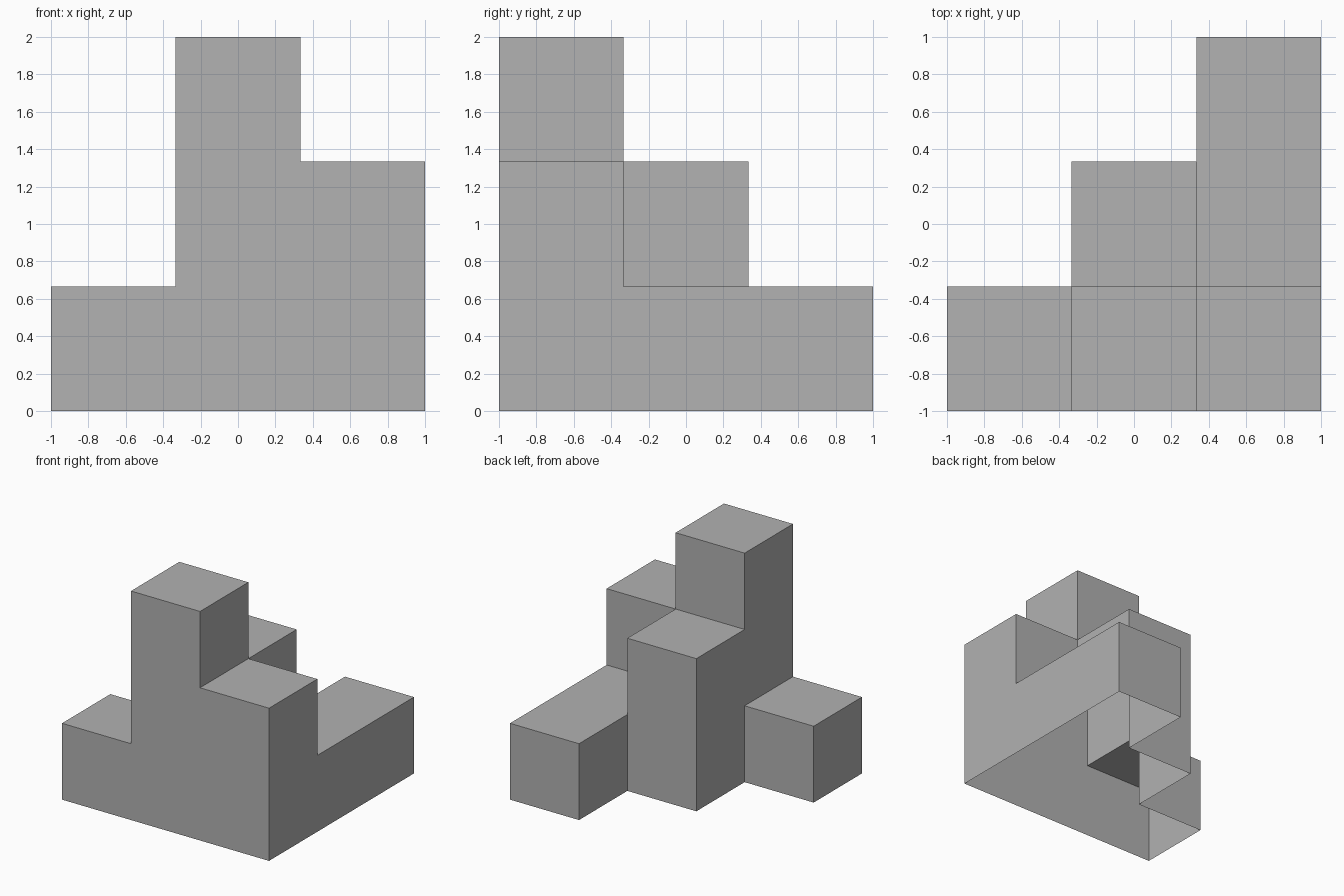
import bpy
import bmesh
import math
from mathutils import Vector

if "Cube" in bpy.data.objects:
    bpy.data.objects.remove(bpy.data.objects["Cube"])

U = 2 / 3  # edge of one block
# Height in blocks of each column, keyed by (x, y) cell
HEIGHTS = {(0, 0): 1, (1, 0): 3, (2, 0): 2, (1, 1): 2, (2, 1): 1, (2, 2): 1}

grey = bpy.data.materials.new("plain grey")
grey.diffuse_color = (0.445, 0.445, 0.445, 1)
grey.use_nodes = True
grey.node_tree.nodes["Principled BSDF"].inputs["Base Color"].default_value = grey.diffuse_color

bm = bmesh.new()


def quad(centre, normal):
    """Add one block-sized square facing along normal."""
    n = Vector(normal)
    a = Vector((0, 0, 1)) if n.z == 0 else Vector((1, 0, 0))
    b = n.cross(a)
    corners = [centre + (a * s + b * t) * U / 2
               for s, t in ((-1, -1), (1, -1), (1, 1), (-1, 1))]
    face = bm.faces.new([bm.verts.new(c) for c in corners])
    face.normal_update()
    if face.normal.dot(n) < 0:
        face.normal_flip()


for (i, j), height in HEIGHTS.items():
    base = Vector(((i - 1) * U, (j - 1) * U, 0))
    # Column top
    quad(base + Vector((0, 0, height * U)), (0, 0, 1))
    # Outer walls, only where they rise above the neighbouring column
    for dx, dy in ((1, 0), (-1, 0), (0, 1), (0, -1)):
        for k in range(HEIGHTS.get((i + dx, j + dy), 0), height):
            quad(base + Vector((dx * U / 2, dy * U / 2, (k + 0.5) * U)), (dx, dy, 0))

# Weld the shell (open underneath) and merge coplanar squares
bmesh.ops.remove_doubles(bm, verts=bm.verts[:], dist=0.001)
bmesh.ops.dissolve_limit(bm, angle_limit=math.radians(1),
                         verts=bm.verts[:], edges=bm.edges[:])

mesh = bpy.data.meshes.new("stepped_blocks")
bm.to_mesh(mesh)
bm.free()
mesh.materials.append(grey)
blocks = bpy.data.objects.new("stepped_blocks", mesh)
bpy.context.collection.objects.link(blocks)
